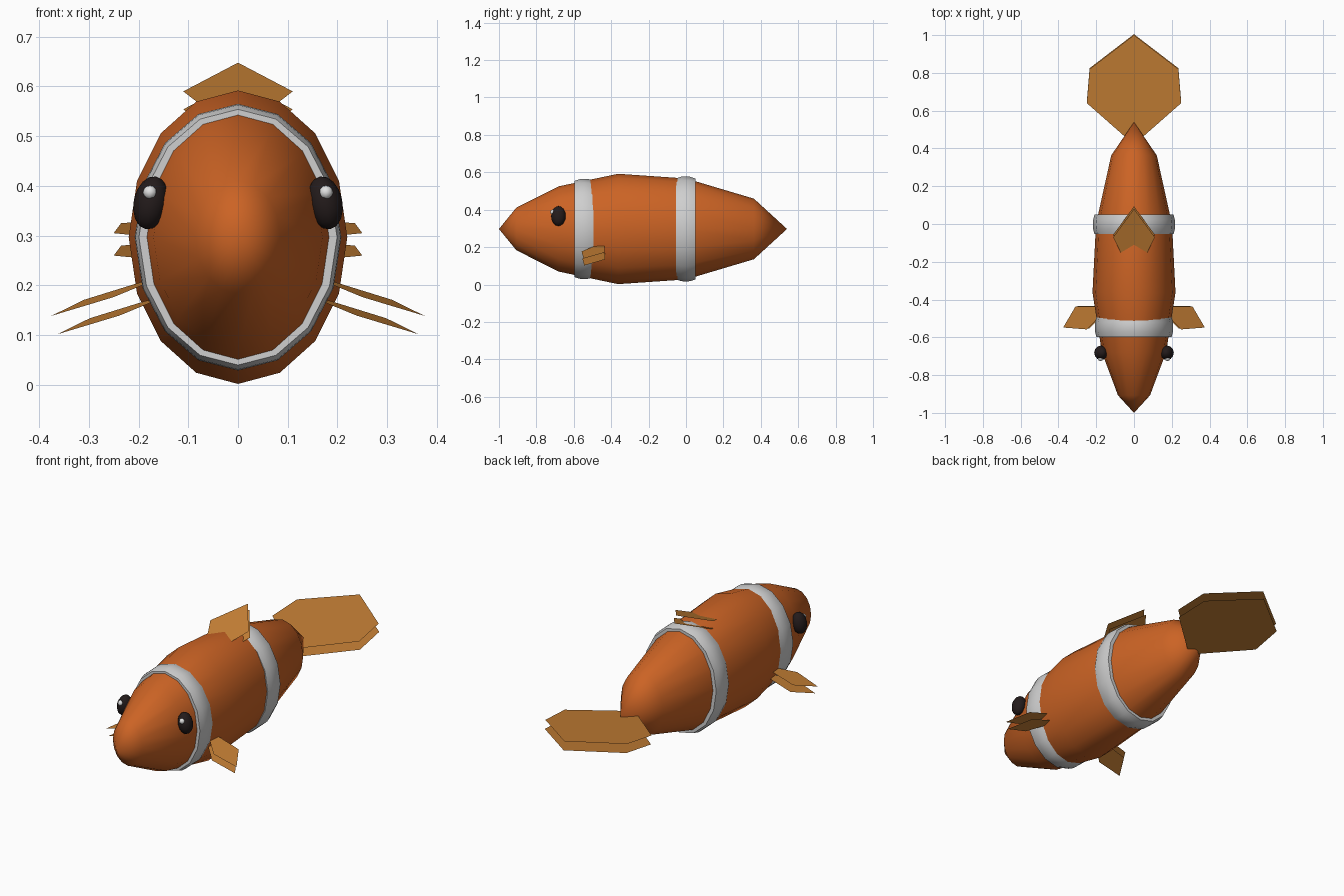
import bpy, bmesh, math
from mathutils import Vector

if "Cube" in bpy.data.objects:
    bpy.data.objects.remove(bpy.data.objects["Cube"])


def material(name, rgb):
    m = bpy.data.materials.new(name)
    m.diffuse_color = (*rgb, 1)
    m.use_nodes = True
    m.node_tree.nodes["Principled BSDF"].inputs["Base Color"].default_value = m.diffuse_color
    return m


ORANGE = material("body orange", (0.60, 0.125, 0.018))
FIN = material("fin amber", (0.55, 0.21, 0.035))
WHITE = material("band white", (0.62, 0.62, 0.62))
BLACK = material("eye black", (0.017, 0.011, 0.011))
GLINT = material("eye glint", (0.75, 0.75, 0.75))

SIDES, WIDTH, MID_Z = 16, 0.745, 0.297   # body cross-section


def finish(bm, name, mat, smooth_angle=None):
    bmesh.ops.recalc_face_normals(bm, faces=bm.faces)
    mesh = bpy.data.meshes.new(name)
    bm.to_mesh(mesh)
    bm.free()
    mesh.materials.append(mat)
    obj = bpy.data.objects.new(name, mesh)
    bpy.context.collection.objects.link(obj)
    if smooth_angle:
        bpy.ops.object.select_all(action='DESELECT')
        obj.select_set(True)
        bpy.context.view_layer.objects.active = obj
        bpy.ops.object.shade_smooth_by_angle(angle=math.radians(smooth_angle))
    return obj


def loft(name, profile, mat, angle, closed=False, width=WIDTH):
    """Elliptical rings along y from (y, half height); zero height is a tip."""
    bm = bmesh.new()
    rings = []
    for y, r in profile:
        if r == 0:
            rings.append([bm.verts.new((0, y, MID_Z))] * SIDES)
            continue
        ring = []
        for i in range(SIDES):
            a = math.tau * i / SIDES
            ring.append(bm.verts.new((r * width * math.sin(a), y, MID_Z + r * math.cos(a))))
        rings.append(ring)
    pairs = list(zip(rings, rings[1:]))
    if closed:
        pairs.append((rings[-1], rings[0]))
    for p, q in pairs:
        for i in range(SIDES):
            j = (i + 1) % SIDES
            bm.faces.new(list(dict.fromkeys((p[i], p[j], q[j], q[i]))))
    return finish(bm, name, mat, angle)


def fin(name, points, offset, mirror=1):
    """Two parallel thin sheets."""
    bm = bmesh.new()
    for shift in (Vector(), Vector(offset)):
        verts = []
        for p in points:
            v = Vector(p) + shift
            v.x *= mirror
            verts.append(bm.verts.new(v))
        bm.faces.new(verts)
    return finish(bm, name, FIN)


def ball(name, centre, radii, mat, u, v, tilt=0):
    bm = bmesh.new()
    bmesh.ops.create_uvsphere(bm, u_segments=u, v_segments=v, radius=1)
    obj = finish(bm, name, mat, 80)
    obj.location, obj.scale = centre, radii
    obj.rotation_euler = (0, tilt, 0)
    return obj


# Body
loft("body", [(-1, 0), (-0.907, 0.114), (-0.68, 0.228), (-0.363, 0.295),
              (0, 0.27), (0.363, 0.162), (0.54, 0)], ORANGE, 180)

# White bands, rounded on the outside and flat at the ends
for name, y, r in (("front_band", -0.545, 0.268), ("rear_band", -0.002, 0.281)):
    loft(name, [(y - 0.052, r - 0.05), (y - 0.052, r - 0.011), (y - 0.025, r - 0.002),
                (y, r), (y + 0.025, r - 0.002), (y + 0.052, r - 0.011),
                (y + 0.052, r - 0.05)], WHITE, 50, closed=True, width=0.775)


# Symmetric tail and back fins: outline half (x, y) with height from a slope
def centre_fin(name, half, z0, slope, offset):
    outline = half + [(-x, y) for x, y in reversed(half) if x]
    fin(name, [(x, y, z0 + slope * y) for x, y in outline], offset)


centre_fin("tail_fin", [(0, 1.0), (0.235, 0.82), (0.25, 0.64), (0, 0.42)],
           0.234, 0.111, (0, 0.005, -0.045))
centre_fin("back_fin", [(0, 0.08), (0.11, -0.07), (0.07, -0.15), (0, -0.2)],
           0.617, 0.385, (0, 0.0135, -0.036))

# Side fins and eyes
SIDE_FIN = [(0.31, -0.437), (0.375, -0.548), (0.25, -0.558), (0.19, -0.5), (0.15, -0.437)]
for side, s in (("right", 1), ("left", -1)):
    fin(side + "_side_fin",
        [(x, y, 0.171 - 0.31 * (x - 0.31) + 0.108 * (y + 0.437)) for x, y in SIDE_FIN],
        (-0.012, 0.004, -0.037), s)
    ball(side + "_eye", (s * 0.175, -0.682, 0.366), (0.035, 0.039, 0.054), BLACK, 12, 8,
         tilt=-s * 0.2)
    ball(side + "_eye_glint", (s * 0.177, -0.712, 0.387), (0.014, 0.014, 0.014), GLINT, 8, 6)
